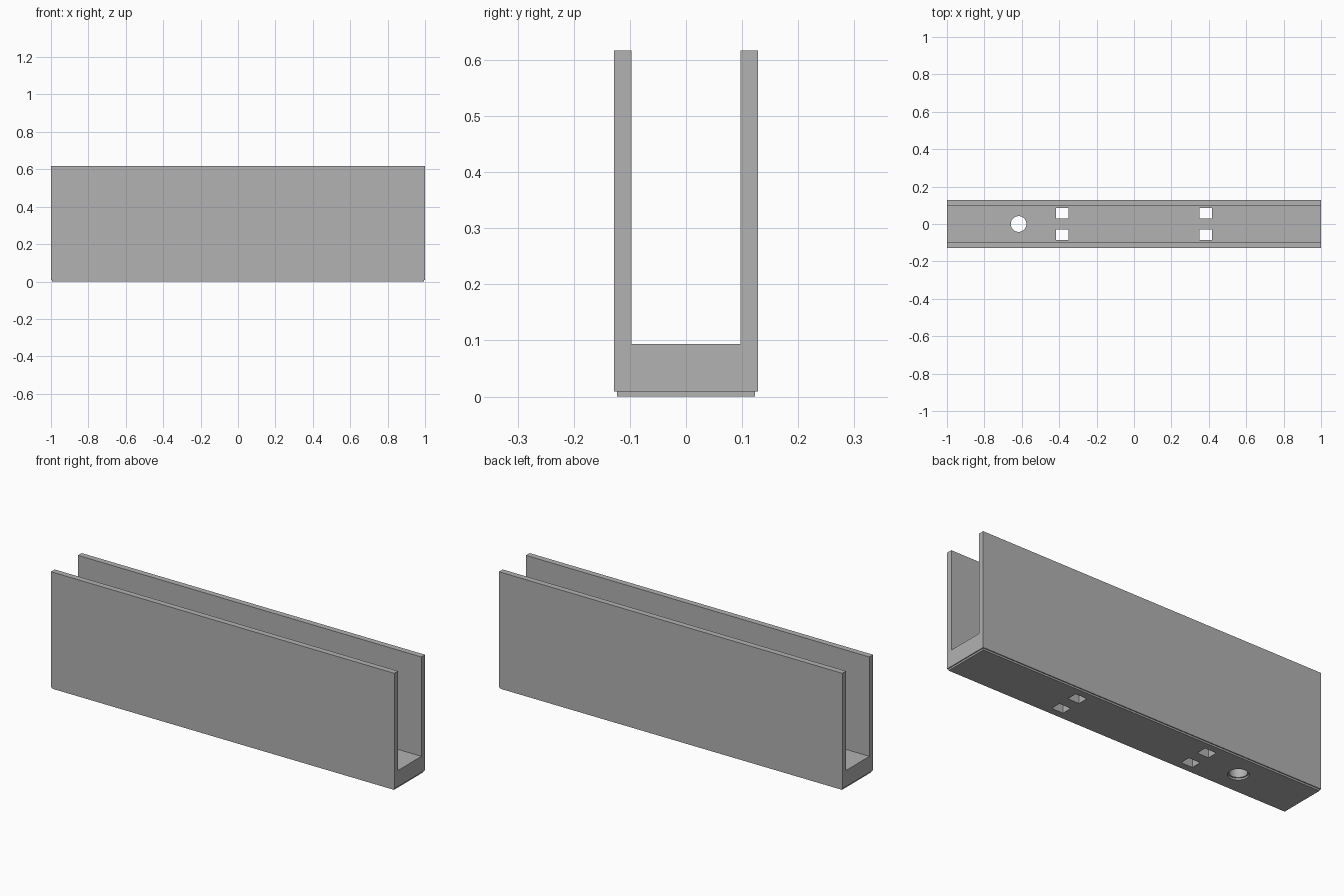
import bpy
import bmesh

# Remove the default cube
if "Cube" in bpy.data.objects:
    bpy.data.objects.remove(bpy.data.objects["Cube"], do_unlink=True)

HALF_LENGTH, HALF_WIDTH, HALF_GAP = 1.0, 0.128, 0.097
FLOOR, TOP = 0.094, 0.617
FOOT, INSET = 0.009, 0.0075

grey = bpy.data.materials.new("plain_grey")
grey.use_nodes = True
colour = (0.445, 0.445, 0.445, 1)
grey.diffuse_color = colour
grey.node_tree.nodes["Principled BSDF"].inputs["Base Color"].default_value = colour


def make_object(name, bm):
    mesh = bpy.data.meshes.new(name)
    bm.to_mesh(mesh)
    bm.free()
    mesh.materials.append(grey)
    obj = bpy.data.objects.new(name, mesh)
    bpy.context.collection.objects.link(obj)
    return obj


# U-shaped channel: cross-section swept along x
half = [(HALF_WIDTH, FOOT), (HALF_WIDTH, TOP), (HALF_GAP, TOP), (HALF_GAP, FLOOR)]
profile = half + [(-y, z) for y, z in reversed(half)]
bm = bmesh.new()
section = bm.faces.new([bm.verts.new((-HALF_LENGTH, y, z)) for y, z in profile])
swept = bmesh.ops.extrude_face_region(bm, geom=[section])
bmesh.ops.translate(bm, vec=(2 * HALF_LENGTH, 0, 0),
                    verts=[v for v in swept["geom"] if isinstance(v, bmesh.types.BMVert)])
bmesh.ops.recalc_face_normals(bm, faces=bm.faces)

# Slightly inset foot below the channel
bottom = min(bm.faces, key=lambda f: f.calc_center_median().z)
bmesh.ops.inset_region(bm, faces=[bottom], thickness=INSET)
foot = bmesh.ops.extrude_discrete_faces(bm, faces=[bottom])["faces"][0]
bmesh.ops.translate(bm, vec=(0, 0, -FOOT), verts=foot.verts)
bmesh.ops.recalc_face_normals(bm, faces=bm.faces)
channel = make_object("channel", bm)


def box_cutter(x, y):
    bm = bmesh.new()
    bmesh.ops.create_cube(bm, size=1)
    bmesh.ops.scale(bm, vec=(0.066, 0.055, 0.4), verts=bm.verts)
    bmesh.ops.translate(bm, vec=(x, y, 0), verts=bm.verts)
    return make_object("slot_cutter", bm)


def round_cutter(radius, top):
    bm = bmesh.new()
    bmesh.ops.create_cone(bm, cap_ends=True, segments=48, radius1=radius,
                          radius2=radius, depth=0.4)
    bmesh.ops.translate(bm, vec=(-0.617, 0, top - 0.2), verts=bm.verts)
    return make_object("hole_cutter", bm)


# Four tie slots, the cable hole and its shallow counterbore
cutters = [box_cutter(x, y) for x in (-0.383, 0.383) for y in (-0.057, 0.057)]
cutters += [round_cutter(0.042, 0.2), round_cutter(0.042 + INSET, FOOT)]

bpy.context.view_layer.objects.active = channel
channel.select_set(True)
for cutter in cutters:
    cutter.hide_render = True
    mod = channel.modifiers.new("cut", "BOOLEAN")
    mod.operation = "DIFFERENCE"
    mod.solver = "EXACT"
    mod.object = cutter
    bpy.ops.object.modifier_apply(modifier=mod.name)
    bpy.data.objects.remove(cutter, do_unlink=True)

bpy.ops.object.shade_smooth_by_angle()
